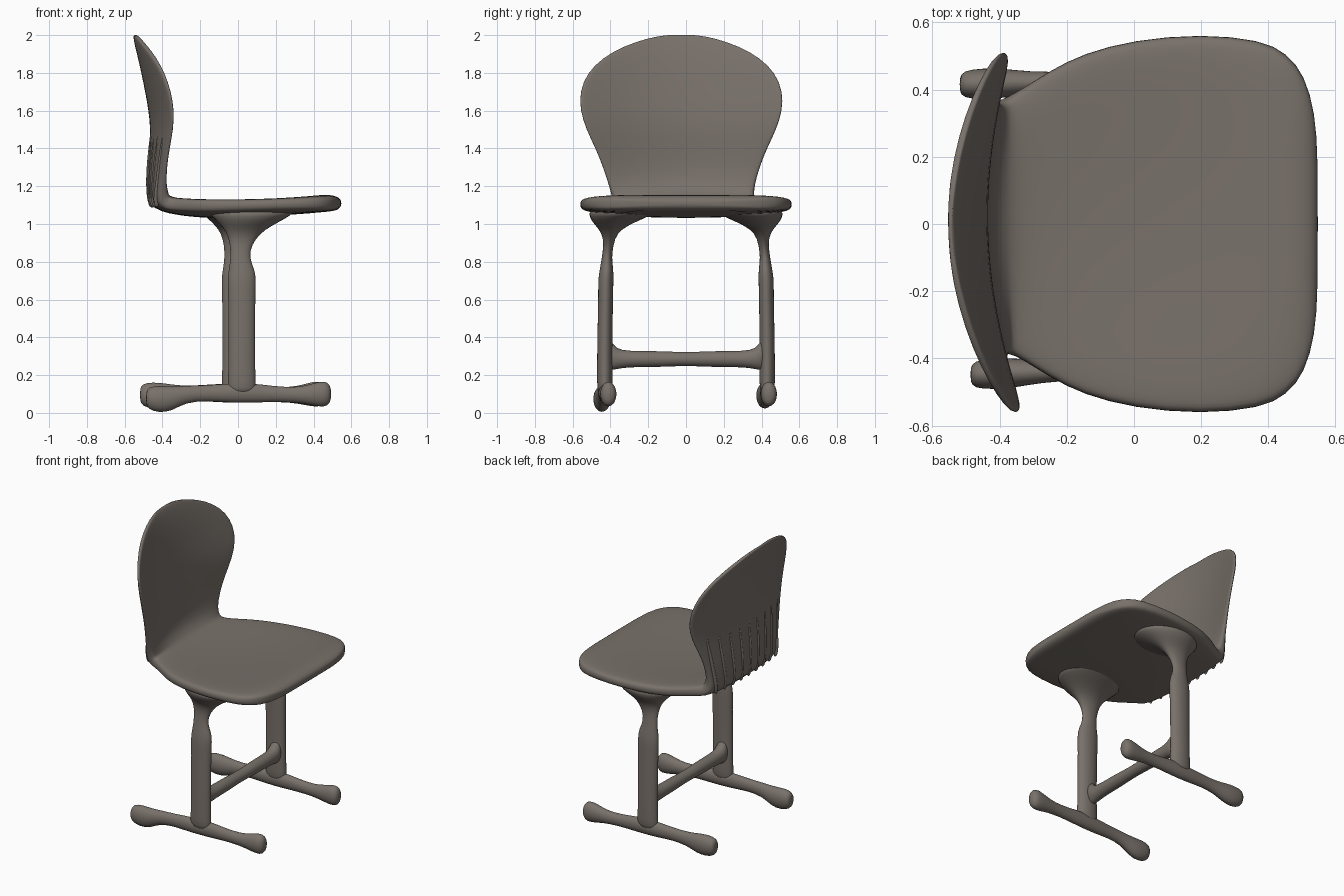
import bpy, bmesh, math
from mathutils import Vector

mat = bpy.data.materials.new("warm grey brown")
mat.diffuse_color = (0.19, 0.165, 0.145, 1)


def loft(name, rings, subsurf=1):
    """Skin a list of equal-length closed rings, cap both ends and smooth."""
    bm = bmesh.new()
    rows = [[bm.verts.new(p) for p in ring] for ring in rings]
    n = len(rows[0])
    for a, b in zip(rows, rows[1:]):
        for i in range(n):
            j = (i + 1) % n
            bm.faces.new((a[i], a[j], b[j], b[i]))
    bm.faces.new(rows[0])
    bm.faces.new(rows[-1])
    bmesh.ops.recalc_face_normals(bm, faces=bm.faces)
    for f in bm.faces:
        f.smooth = True
    me = bpy.data.meshes.new(name)
    bm.to_mesh(me)
    bm.free()
    me.materials.append(mat)
    ob = bpy.data.objects.new(name, me)
    bpy.context.collection.objects.link(ob)
    m = ob.modifiers.new("smooth", 'SUBSURF')
    m.levels = m.render_levels = subsurf
    return ob


def ellipse(c, u, v, n=14):
    """Ellipse ring round centre c with half axes u and v."""
    c, u, v = Vector(c), Vector(u), Vector(v)
    return [c + u * math.cos(2 * math.pi * i / n) + v * math.sin(2 * math.pi * i / n)
            for i in range(n)]


# One-piece seat and backrest: x, z, half width, half thickness, sideways wrap
shell = [
    (.547, 1.108, .20, .008, 0), (.539, 1.108, .33, .028, 0), (.508, 1.11, .445, .042, 0),
    (.455, 1.11, .51, .046, 0), (.38, 1.108, .55, .045, 0), (.20, 1.104, .568, .041, 0),
    (0, 1.099, .55, .042, 0), (-.15, 1.097, .51, .044, 0), (-.25, 1.099, .458, .044, 0),
    (-.33, 1.103, .405, .042, 0), (-.385, 1.107, .38, .046, .05), (-.434, 1.135, .375, .056, .2),
    (-.452, 1.20, .385, .03, .3), (-.457, 1.30, .415, .021, .33), (-.452, 1.40, .455, .017, .33),
    (-.448, 1.50, .505, .015, .33), (-.458, 1.60, .537, .015, .34), (-.476, 1.70, .54, .015, .34),
    (-.495, 1.80, .50, .016, .34), (-.513, 1.88, .418, .016, .34), (-.529, 1.94, .308, .015, .34),
    (-.541, 1.983, .18, .012, .34), (-.547, 2.002, .07, .006, .34)]
rings = []
K, P = 20, 5
for i, (x, z, hw, th, wrap) in enumerate(shell):
    a, b = shell[max(i - 1, 0)], shell[min(i + 1, len(shell) - 1)]
    t = Vector((b[0] - a[0], b[1] - a[1])).normalized()
    nx, nz = t.y, -t.x
    shift = -.025 * min(1, wrap / .33)
    # gentle dish in the middle of the seat
    sag = .024 * max(0, 1 - (x / .45) ** 2) if wrap == 0 else 0

    def pt(f, side):
        s = math.sin(math.pi / 2 * f)
        d = side * th * max(0, 1 - abs(s) ** P) ** (1 / P)
        y = s * hw
        return (x + nx * d + wrap * (y * y - .1 * y), y + shift,
                z + nz * d - sag * (1 - s * s))
    fs = [-1 + 2 * k / K for k in range(K + 1)]
    rings.append([pt(f, 1) for f in fs] + [pt(f, -1) for f in fs[-2:0:-1]])
loft("seat_and_back", rings)

# Tapered ribs on the rear of the backrest
for k in range(9):
    u = -1 + k / 4
    path = [(-.458, 1.085, .33, .006, .006), (-.462, 1.12, .335, .016, .022),
            (-.470, 1.22, .35, .016, .02), (-.466, 1.33, .37, .014, .018),
            (-.458, 1.44, .39, .011, .013), (-.454, 1.53, .40, .003, .004)]
    rib = []
    for j, (x, z, w, ry, rx) in enumerate(path):
        y = u * w
        wr = .33 if j > 1 else .2
        rib.append(ellipse((x + wr * (y * y - .1 * y), y - .02, z), (rx, 0, 0), (0, ry, 0), 8))
    loft("back_rib", rib)

# Legs (post flaring into the seat) and feet: side, x offset, foot yaw, bulb drop
for side, dx, yaw, drop in ((-1, .02, .04, -.012), (1, -.012, .025, .006)):
    # z, centre x, half x, centre y, half y
    post = [(.10, 0, .07, .43, .03), (.13, 0, .078, .43, .042), (.20, 0, .073, .43, .042),
            (.40, 0, .073, .43, .041), (.60, 0, .073, .425, .04), (.71, 0, .078, .425, .042),
            (.76, 0, .07, .42, .037), (.82, -.01, .05, .42, .027), (.89, -.005, .058, .41, .026),
            (.95, .01, .09, .405, .04), (.99, .025, .135, .395, .085),
            (1.025, .04, .19, .37, .14), (1.055, .05, .23, .34, .18), (1.085, .05, .24, .32, .19)]
    loft("leg", [ellipse((x + dx, side * y, z), (hx, 0, 0), (0, hy, 0))
                 for z, x, hx, y, hy in post])
    # x, centre z, half y, half z
    foot = [(-.507, .09, .02, .03), (-.497, .09, .042, .06), (-.44, .085, .048, .074),
            (-.37, .085, .045, .067), (-.30, .10, .033, .045), (-.18, .105, .03, .042),
            (-.08, .105, .036, .052), (.08, .105, .036, .052), (.16, .10, .03, .043),
            (.29, .095, .033, .04), (.36, .097, .04, .056), (.42, .10, .046, .07),
            (.457, .10, .042, .066), (.474, .10, .02, .03)]
    rows = []
    for x, z, hy, hz in foot:
        if x < -.35:
            z += drop
        rows.append(ellipse((x + dx, side * .428 + yaw * x, z), (0, hy, 0), (0, 0, hz)))
    loft("foot", rows)

# Crossbar with flared ends
half = [(.425, .03, .08), (.395, .045, .08), (.37, .044, .056), (.31, .042, .043),
        (.15, .042, .044), (.04, .038, .038)]
bar = [(-y, a, b) for y, a, b in half] + half[::-1]
loft("crossbar", [ellipse((.005, y, .285 + (.02 if abs(y) > .38 else 0)),
                          (a, 0, 0), (0, 0, b)) for y, a, b in bar])
